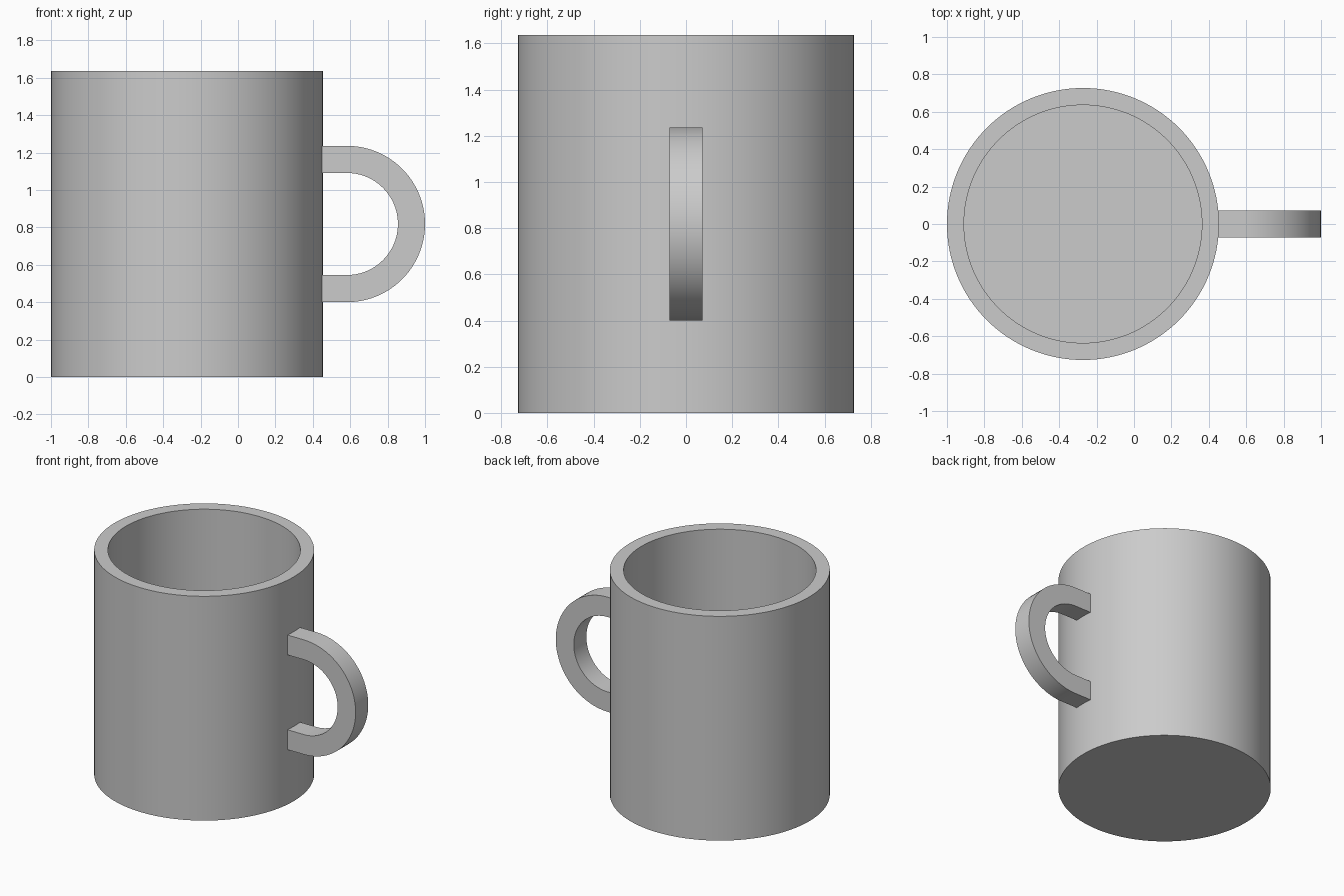
import bpy, bmesh, math
from mathutils import Vector, Matrix

cube = bpy.data.objects.get("Cube")
if cube:
    bpy.data.objects.remove(cube, do_unlink=True)

# Main dimensions
CENTRE_X = -0.273
RADIUS, HEIGHT, WALL = 0.727, 1.636, 0.091
HANDLE_X, HANDLE_Z = 0.582, 0.818
HANDLE_OUTER, HANDLE_INNER, HANDLE_WIDTH = 0.418, 0.273, 0.145
HANDLE_ROOT = 0.41  # buried inside the wall

grey = bpy.data.materials.new("plain grey")
grey.use_nodes = True
colour = (0.6, 0.6, 0.6, 1)
grey.diffuse_color = colour
grey.node_tree.nodes["Principled BSDF"].inputs["Base Color"].default_value = colour


def finish(bm, name):
    bmesh.ops.remove_doubles(bm, verts=bm.verts, dist=1e-5)
    bmesh.ops.recalc_face_normals(bm, faces=bm.faces)
    mesh = bpy.data.meshes.new(name)
    bm.to_mesh(mesh)
    bm.free()
    mesh.materials.append(grey)
    obj = bpy.data.objects.new(name, mesh)
    bpy.context.collection.objects.link(obj)
    bpy.ops.object.select_all(action="DESELECT")
    obj.select_set(True)
    bpy.context.view_layer.objects.active = obj
    bpy.ops.object.shade_smooth_by_angle(angle=math.radians(30))
    return obj


# Cup body: wall, rim and floor turned from one profile
bm = bmesh.new()
inner = RADIUS - WALL
profile = [(0, 0), (RADIUS, 0), (RADIUS, HEIGHT), (inner, HEIGHT), (inner, WALL), (0, WALL)]
verts = [bm.verts.new((r, 0, z)) for r, z in profile]
edges = [bm.edges.new(pair) for pair in zip(verts, verts[1:])]
bmesh.ops.spin(bm, geom=verts + edges, cent=(0, 0, 0), axis=(0, 0, 1),
               angle=math.tau, steps=128)
bmesh.ops.translate(bm, verts=bm.verts, vec=(CENTRE_X, 0, 0))
finish(bm, "cup_body")


# Handle: square section swept along a half circle with straight ends
def handle_path(radius, steps=48):
    angles = [math.pi * (i / steps - 0.5) for i in range(steps + 1)]
    arc = [(HANDLE_X + radius * math.cos(a), HANDLE_Z + radius * math.sin(a)) for a in angles]
    return [(HANDLE_ROOT, HANDLE_Z - radius)] + arc + [(HANDLE_ROOT, HANDLE_Z + radius)]


bm = bmesh.new()
half = HANDLE_WIDTH / 2
rings = []
for (ox, oz), (ix, iz) in zip(handle_path(HANDLE_OUTER), handle_path(HANDLE_INNER)):
    corners = [(ox, -half, oz), (ox, half, oz), (ix, half, iz), (ix, -half, iz)]
    rings.append([bm.verts.new(c) for c in corners])
for a, b in zip(rings, rings[1:]):
    for i in range(4):
        j = (i + 1) % 4
        bm.faces.new((a[i], a[j], b[j], b[i]))
bm.faces.new(rings[0])
bm.faces.new(rings[-1])
finish(bm, "handle")
